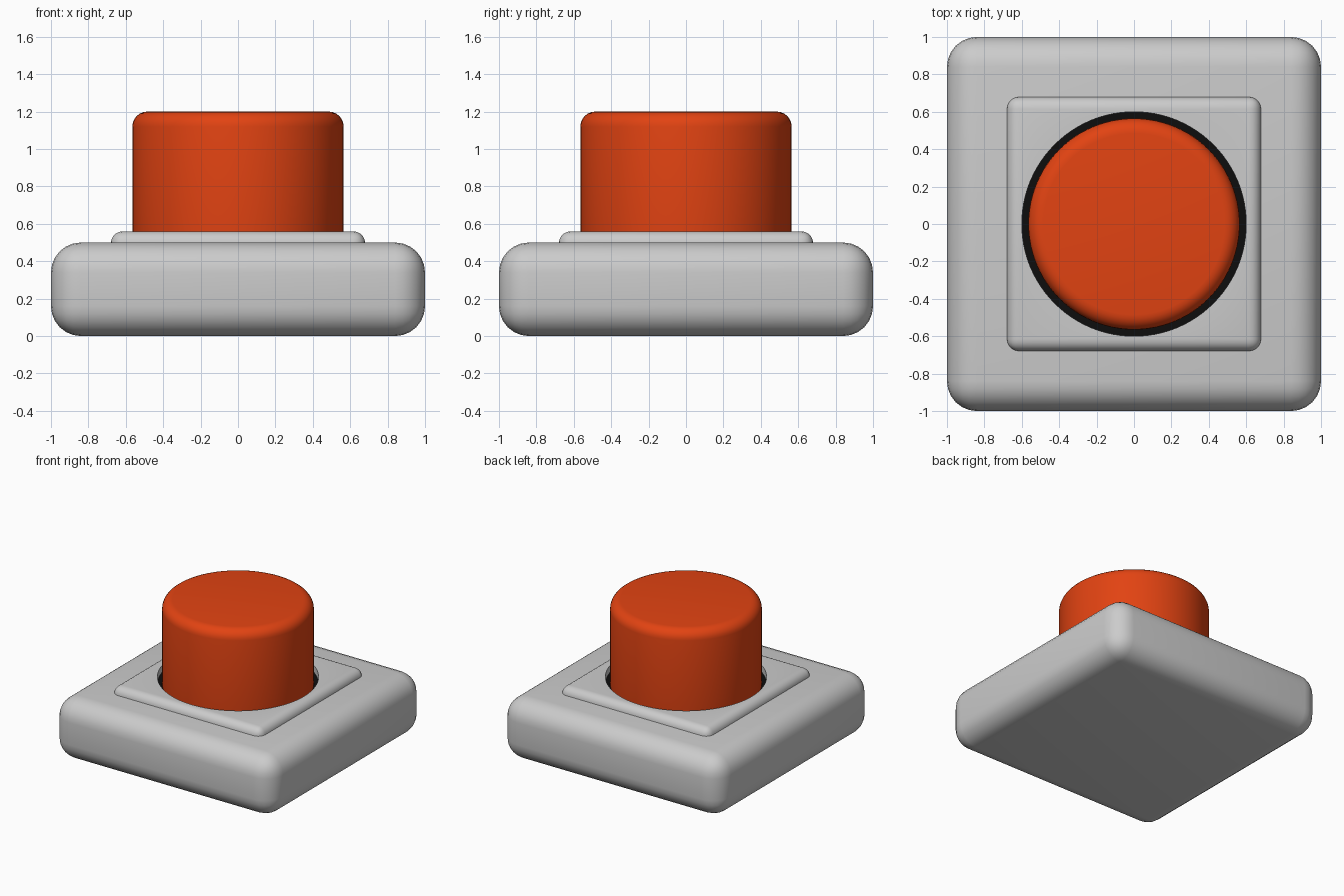
import bpy, math

if "Cube" in bpy.data.objects:
    bpy.data.objects.remove(bpy.data.objects["Cube"])


def material(name, rgb):
    m = bpy.data.materials.new(name)
    m.diffuse_color = (*rgb, 1)
    m.use_nodes = True
    m.node_tree.nodes["Principled BSDF"].inputs["Base Color"].default_value = m.diffuse_color
    return m


GREY = material("light grey", (0.6, 0.6, 0.6))
RED = material("orange red", (0.76, 0.056, 0.006))
BLACK = material("black", (0.004, 0.004, 0.004))


def use(obj):
    bpy.ops.object.select_all(action='DESELECT')
    obj.select_set(True)
    bpy.context.view_layer.objects.active = obj


def bevel(obj, width, segments):
    mod = obj.modifiers.new("bevel", 'BEVEL')
    mod.width = width
    mod.segments = segments
    mod.limit_method = 'ANGLE'
    mod.angle_limit = math.radians(40)
    use(obj)
    bpy.ops.object.modifier_apply(modifier=mod.name)


def finish(obj, mat):
    obj.data.materials.clear()
    obj.data.materials.append(mat)
    use(obj)
    bpy.ops.object.shade_smooth_by_angle(angle=math.radians(35))


def box(name, size, z0, z1):
    bpy.ops.mesh.primitive_cube_add(size=1, location=(0, 0, (z0 + z1) / 2))
    obj = bpy.context.object
    obj.name = name
    obj.scale = (size, size, z1 - z0)
    bpy.ops.object.transform_apply(location=True, rotation=False, scale=True)
    return obj


def cylinder(name, radius, z0, z1):
    bpy.ops.mesh.primitive_cylinder_add(vertices=96, radius=radius, depth=z1 - z0,
                                        location=(0, 0, (z0 + z1) / 2))
    obj = bpy.context.object
    obj.name = name
    bpy.ops.object.transform_apply(location=True, rotation=False, scale=False)
    return obj


# Rounded base block
base = box("base", 2.0, 0.0, 0.5)
bevel(base, 0.16, 6)
finish(base, GREY)

# Raised square collar with a round hole
collar = box("collar", 1.36, 0.4, 0.56)
bevel(collar, 0.065, 5)
cutter = cylinder("hole_cutter", 0.6, 0.3, 0.7)
cut = collar.modifiers.new("hole", 'BOOLEAN')
cut.operation = 'DIFFERENCE'
cut.solver = 'EXACT'
cut.object = cutter
use(collar)
bpy.ops.object.modifier_apply(modifier=cut.name)
bpy.data.objects.remove(cutter)
finish(collar, GREY)

# Dark floor of the gap around the button
floor = cylinder("gap_floor", 0.6, 0.496, 0.503)
finish(floor, BLACK)

# Push button with rounded edge
button = cylinder("button", 0.565, 0.42, 1.2)
bevel(button, 0.08, 6)
finish(button, RED)
